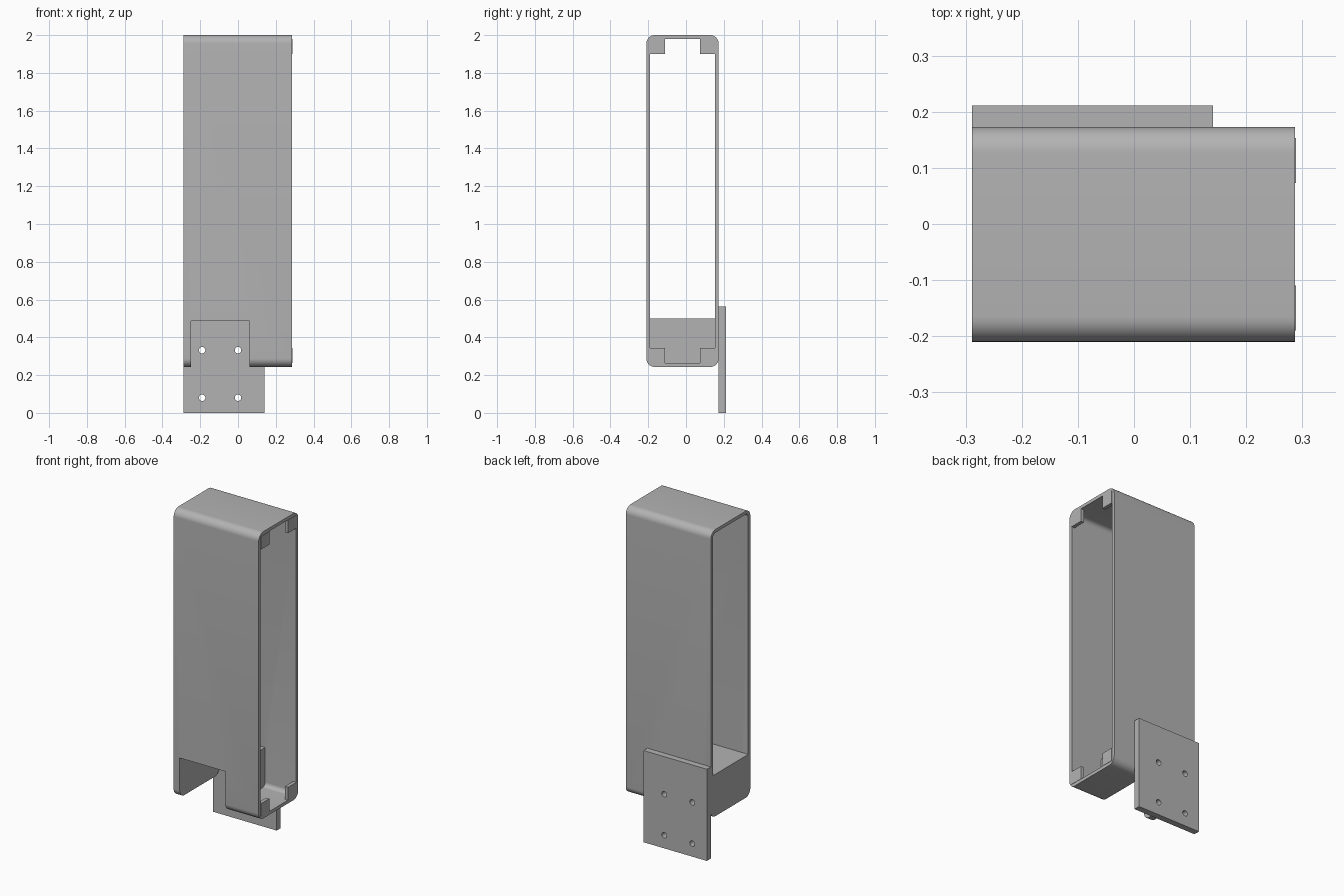
import bpy
import bmesh
from math import sin, cos, pi, radians
from mathutils import Vector

default = bpy.data.objects.get("Cube")
if default:
    bpy.data.objects.remove(default, do_unlink=True)

grey = bpy.data.materials.new("plain_grey")
grey.use_nodes = True
colour = (0.45, 0.45, 0.45, 1)
grey.diffuse_color = colour
grey.node_tree.nodes["Principled BSDF"].inputs["Base Color"].default_value = colour

# Main dimensions
X0, X1 = -0.289, 0.287
Y0, Y1 = -0.21, 0.173
Z0, Z1 = 0.243, 2.0
WALL, RADIUS = 0.02, 0.045
NOTCH_X0, NOTCH_X1, NOTCH_TOP = -0.248, 0.062, 0.487


def finish(name, bm):
    bmesh.ops.recalc_face_normals(bm, faces=bm.faces)
    mesh = bpy.data.meshes.new(name)
    bm.to_mesh(mesh)
    bm.free()
    mesh.materials.append(grey)
    obj = bpy.data.objects.new(name, mesh)
    bpy.context.collection.objects.link(obj)
    return obj


def prism(name, points, direction):
    """Extrude a closed outline along a direction."""
    bm = bmesh.new()
    face = bm.faces.new([bm.verts.new(p) for p in points])
    moved = bmesh.ops.extrude_face_region(bm, geom=[face])["geom"]
    verts = [v for v in moved if isinstance(v, bmesh.types.BMVert)]
    bmesh.ops.translate(bm, verts=verts, vec=Vector(direction))
    return finish(name, bm)


def box(name, x0, x1, y0, y1, z0, z1):
    base = [(x0, y0, z0), (x1, y0, z0), (x1, y1, z0), (x0, y1, z0)]
    return prism(name, base, (0, 0, z1 - z0))


def rounded_outline(inset, steps=10):
    """Rounded rectangle in the YZ plane."""
    r = RADIUS - inset
    ya, yb, za, zb = Y0 + RADIUS, Y1 - RADIUS, Z0 + RADIUS, Z1 - RADIUS
    corners = [(yb, zb), (ya, zb), (ya, za), (yb, za)]
    return [(y + r * cos(a), z + r * sin(a))
            for k, (y, z) in enumerate(corners)
            for a in [(k + i / steps) * pi / 2 for i in range(steps + 1)]]


def cut(target, cutter):
    mod = target.modifiers.new("cut", 'BOOLEAN')
    mod.operation = 'DIFFERENCE'
    mod.solver = 'EXACT'
    mod.object = cutter
    select(target)
    bpy.ops.object.modifier_apply(modifier=mod.name)
    bpy.data.objects.remove(cutter, do_unlink=True)


def select(obj):
    bpy.ops.object.select_all(action='DESELECT')
    obj.select_set(True)
    bpy.context.view_layer.objects.active = obj


# Open rounded tube
bm = bmesh.new()
rings = [[bm.verts.new((x, y, z)) for y, z in rounded_outline(inset)]
         for x, inset in ((X0, 0), (X1, 0), (X1, WALL), (X0, WALL))]
n = len(rings[0])
for a, b in zip(rings, rings[1:] + rings[:1]):
    for i in range(n):
        j = (i + 1) % n
        bm.faces.new((a[i], a[j], b[j], b[i]))
tube = finish("tube_housing", bm)

# Notch straight through the lower end
cut(tube, box("notch_cutter", NOTCH_X0, NOTCH_X1, -0.4, 0.4, 0.1, NOTCH_TOP))
select(tube)
bpy.ops.object.shade_smooth_by_angle(angle=radians(30))

# Shelf over the notch with its end wall and inner wall
floor, lining, shelf = Z0 + WALL, NOTCH_X1 + 0.015, 0.5
outline = [(X0, floor), (NOTCH_X0, floor), (NOTCH_X0, NOTCH_TOP),
           (NOTCH_X1, NOTCH_TOP), (NOTCH_X1, floor), (lining, floor),
           (lining, shelf), (X0, shelf)]
inner_y0, inner_y1 = Y0 + WALL, Y1 - WALL
prism("notch_lining", [(x, inner_y0, z) for x, z in outline],
      (0, inner_y1 - inner_y0, 0))

# Corner tabs at the open end
TAB = 0.08
for side, y in (("front", inner_y0), ("back", inner_y1 - TAB)):
    for level, z in (("lower", floor), ("upper", Z1 - WALL - TAB)):
        box(f"{level}_{side}_tab", X1 - 0.02, X1 + 0.002,
            y, y + TAB, z, z + TAB)

# Mounting plate with four screw holes
plate = box("mounting_plate", X0, 0.141, Y1, 0.211, 0, 0.562)
for x in (-0.19, 0.0):
    for z in (0.08, 0.332):
        circle = [(x + 0.017 * cos(i * pi / 12), 0.1, z + 0.017 * sin(i * pi / 12))
                  for i in range(24)]
        cut(plate, prism("hole_cutter", circle, (0, 0.2, 0)))
select(plate)
bpy.ops.object.shade_smooth_by_angle(angle=radians(30))
